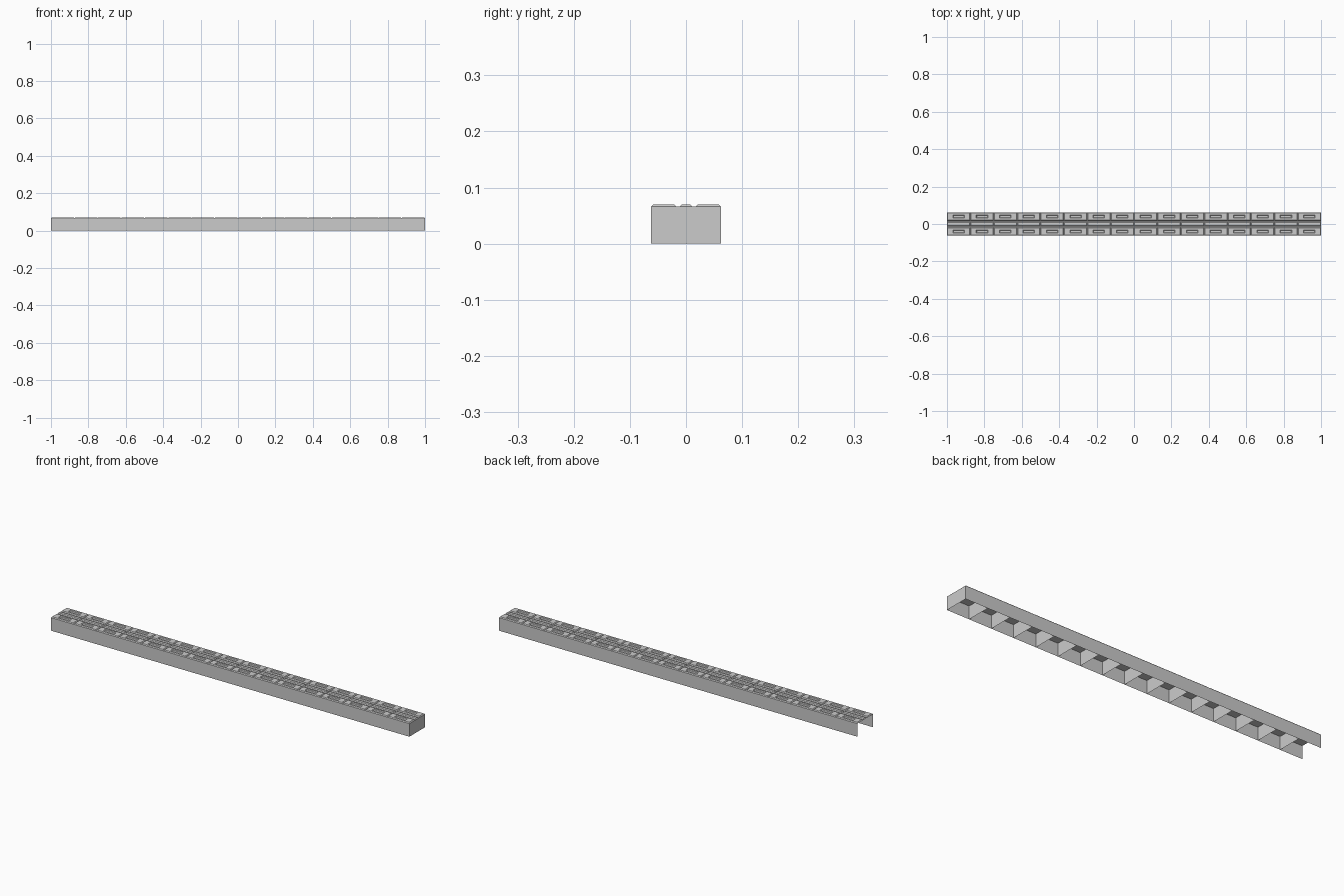
import bpy, bmesh

if "Cube" in bpy.data.objects:
    bpy.data.objects.remove(bpy.data.objects["Cube"])

N = 16                 # square blocks in the row
P = 2.0 / N            # block pitch
H = P / 2              # half width
DECK, TOP = 0.066, 0.070


def make_object(name, bm):
    bmesh.ops.remove_doubles(bm, verts=bm.verts, dist=1e-5)
    me = bpy.data.meshes.new(name)
    bm.to_mesh(me)
    bm.free()
    ob = bpy.data.objects.new(name, me)
    bpy.context.collection.objects.link(ob)
    return ob


def quad(bm, *pts):
    bm.faces.new([bm.verts.new(p) for p in pts])


def loft(bm, rings, cap=True):
    """Join rectangles (x0, x1, y0, y1, z) in sequence and cap the last."""
    loops = []
    for x0, x1, y0, y1, z in rings:
        loops.append([bm.verts.new((x, y, z)) for x, y in
                      ((x0, y0), (x1, y0), (x1, y1), (x0, y1))])
    for a, b in zip(loops, loops[1:]):
        for i in range(4):
            j = (i + 1) % 4
            bm.faces.new((a[i], a[j], b[j], b[i]))
    if cap:
        bm.faces.new(loops[-1])


# Thin side walls, open underneath and at the left end
bm = bmesh.new()
quad(bm, (-1, -H, 0), (1, -H, 0), (1, -H, DECK), (-1, -H, DECK))
quad(bm, (1, H, 0), (-1, H, 0), (-1, H, DECK), (1, H, DECK))
make_object("side_walls", bm)

# Deck sheet
bm = bmesh.new()
quad(bm, (-1, -H, DECK), (1, -H, DECK), (1, H, DECK), (-1, H, DECK))
make_object("deck", bm)

# Cross walls closing the right end of every block
bm = bmesh.new()
for k in range(1, N + 1):
    x = -1 + k * P
    quad(bm, (x, -H, 0), (x, H, 0), (x, H, DECK), (x, -H, DECK))
make_object("cross_walls", bm)

# Chamfered edge pads with a sunken rectangular slot
C = 0.004
for name, y0, y1 in (("front_pads", -H, -0.017), ("back_pads", 0.017, H)):
    bm = bmesh.new()
    yc = (y0 + y1) / 2
    for k in range(N):
        x0, x1 = -1 + k * P, -1 + (k + 1) * P
        xc = (x0 + x1) / 2
        loft(bm, [(x0, x1, y0, y1, DECK),
                  (x0 + C, x1 - C, y0 + C, y1 - C, TOP),
                  (xc - 0.031, xc + 0.031, yc - 0.009, yc + 0.009, TOP),
                  (xc - 0.028, xc + 0.028, yc - 0.006, yc + 0.006, DECK + 0.0005)])
    make_object(name, bm)

# Narrow centre ribs
bm = bmesh.new()
for k in range(N):
    x0, x1 = -1 + k * P, -1 + (k + 1) * P
    loft(bm, [(x0, x1, -0.011, 0.011, DECK),
              (x0 + C, x1 - C, -0.007, 0.007, TOP)])
make_object("centre_ribs", bm)
